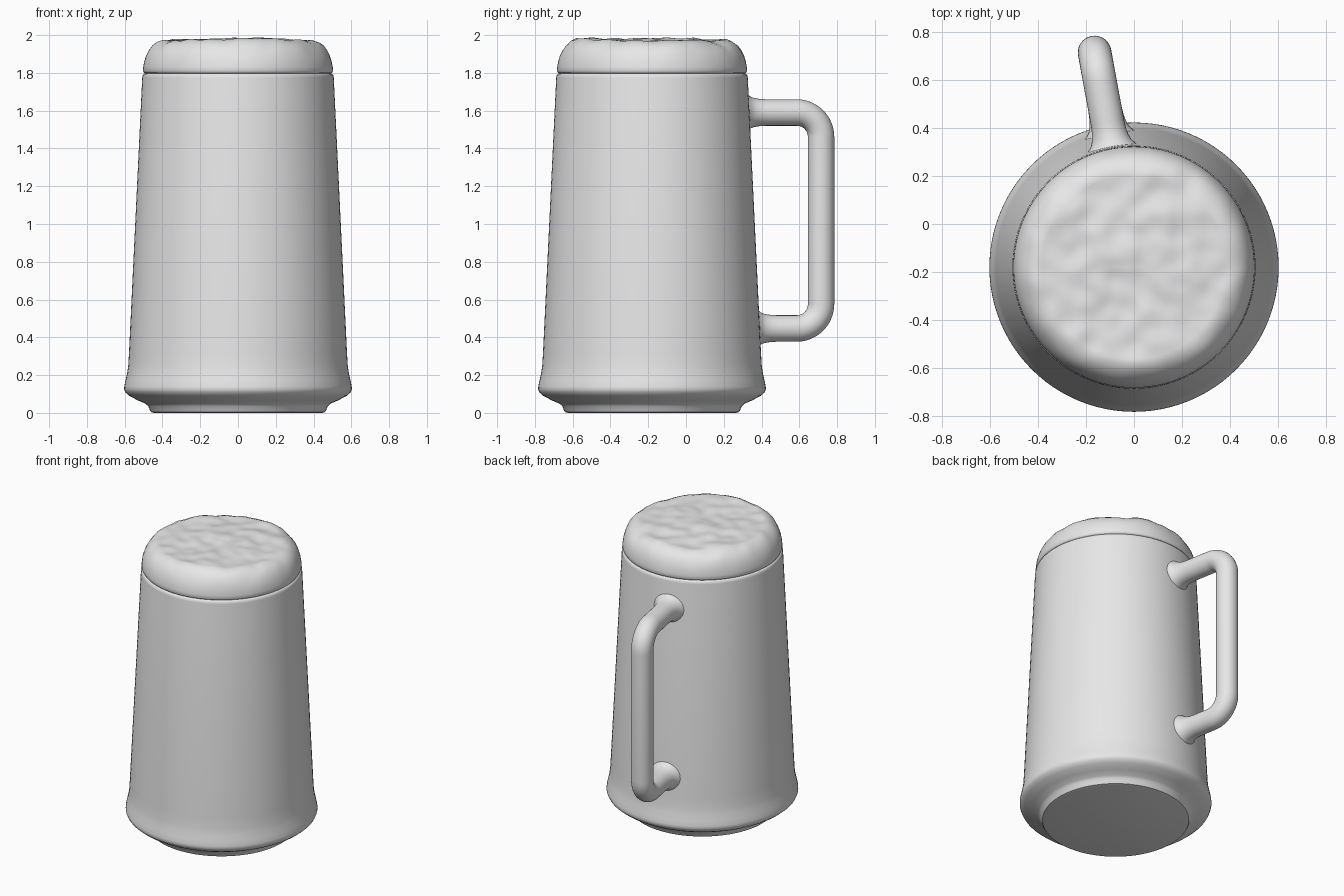
import bpy, bmesh, math
from mathutils import Vector, noise

cube = bpy.data.objects.get("Cube")
if cube:
    bpy.data.objects.remove(cube, do_unlink=True)

CENTRE = Vector((0, -0.18, 0))
grey = bpy.data.materials.new("plain_grey")
grey.use_nodes = True
colour = (0.8, 0.8, 0.8, 1)
grey.diffuse_color = colour
grey.node_tree.nodes["Principled BSDF"].inputs["Base Color"].default_value = colour


def skin(bm, rings):
    """Bridge successive closed rings with quads."""
    loops = [[bm.verts.new(p) for p in ring] for ring in rings]
    for a, b in zip(loops, loops[1:]):
        n = len(a)
        for i in range(n):
            j = (i + 1) % n
            bm.faces.new((a[i], a[j], b[j], b[i]))
    return loops


def lathe_rings(profile, n=96):
    angles = [math.tau * i / n for i in range(n)]
    return [[Vector((r * math.cos(a), r * math.sin(a), z)) for a in angles]
            for r, z in profile]


def finish(name, bm, angle=40):
    bmesh.ops.recalc_face_normals(bm, faces=bm.faces[:])
    mesh = bpy.data.meshes.new(name)
    bm.to_mesh(mesh)
    bm.free()
    mesh.materials.append(grey)
    obj = bpy.data.objects.new(name, mesh)
    bpy.context.collection.objects.link(obj)
    obj.location = CENTRE
    bpy.ops.object.select_all(action='DESELECT')
    bpy.context.view_layer.objects.active = obj
    obj.select_set(True)
    bpy.ops.object.shade_smooth_by_angle(angle=math.radians(angle))
    return obj


# Tapered mug with flared base and recessed foot
body = [(0.445, 0), (0.46, 0.004), (0.467, 0.015), (0.475, 0.035), (0.488, 0.048),
        (0.53, 0.066), (0.575, 0.09), (0.596, 0.108), (0.603, 0.125), (0.602, 0.14),
        (0.596, 0.17), (0.587, 0.21), (0.581, 0.25), (0.577, 0.32),
        (0.507, 1.775), (0.505, 1.788), (0.499, 1.795), (0.488, 1.797)]
bm = bmesh.new()
loops = skin(bm, lathe_rings(body))
bm.faces.new(loops[0])
bm.faces.new(loops[-1])
finish("mug_body", bm)

# Foam head: rounded shoulder, then a lumpy top
side = [(0.485, 1.795), (0.498, 1.8), (0.503, 1.81), (0.502, 1.83), (0.497, 1.86),
        (0.488, 1.89), (0.474, 1.918), (0.455, 1.942), (0.43, 1.96), (0.4, 1.972)]
top = [(0.4 * (1 - i / 24), 1.972 + 0.008 * i / 24) for i in range(1, 24)]
rings = lathe_rings(side + top)


def lump(p):
    fade = min(1, max(0, (p.z - 1.82) / 0.14))
    broad = noise.noise(Vector((p.x * 4, p.y * 4, 3)))
    fine = noise.noise(Vector((p.x * 11, p.y * 11, 7)))
    shift = fade * (0.014 * broad + 0.012 * fine)
    wobble = 1 + 0.012 * fade * noise.noise(p * 5)
    return Vector((p.x * wobble, p.y * wobble, min(2.0, p.z + shift)))


bm = bmesh.new()
loops = skin(bm, [[lump(p) for p in ring] for ring in rings])
tip = bm.verts.new(lump(Vector((0, 0, 1.98))))
last = loops[-1]
for i, v in enumerate(last):
    bm.faces.new((v, last[(i + 1) % len(last)], tip))
finish("foam_head", bm, 60)

# Handle: round tube with flared roots, swept in a radial plane
TURN = math.radians(10.4)
OUT = Vector((-math.sin(TURN), math.cos(TURN), 0))
SIDE = Vector((math.cos(TURN), math.sin(TURN), 0))
REACH, HIGH, LOW, BEND, TUBE = 0.91, 1.59, 0.447, 0.13, 0.07
flare = [(-0.03, 0.12), (-0.005, 0.1), (0.012, 0.086), (0.035, 0.077),
         (0.065, 0.072), (0.1, TUBE)]


def root(surface, z):
    return [(surface + d, z, r) for d, r in flare]


def corner(z, start):
    points = []
    for i in range(13):
        a = math.radians(start - 90 * i / 12)
        points.append((REACH - BEND + BEND * math.cos(a), z + BEND * math.sin(a), TUBE))
    return points


path = (root(0.514, HIGH) + corner(HIGH - BEND, 90) + corner(LOW + BEND, 0)
        + root(0.571, LOW)[::-1])
centres = [OUT * r + Vector((0, 0, z)) for r, z, _ in path]
rings = []
for k, c in enumerate(centres):
    tangent = (centres[min(k + 1, len(path) - 1)] - centres[max(k - 1, 0)]).normalized()
    normal = tangent.cross(SIDE)
    rings.append([c + path[k][2] * (SIDE * math.cos(a) + normal * math.sin(a))
                  for a in (math.tau * i / 32 for i in range(32))])
bm = bmesh.new()
loops = skin(bm, rings)
for end in (loops[0], loops[-1]):
    bm.faces.new(end)
finish("handle", bm)
